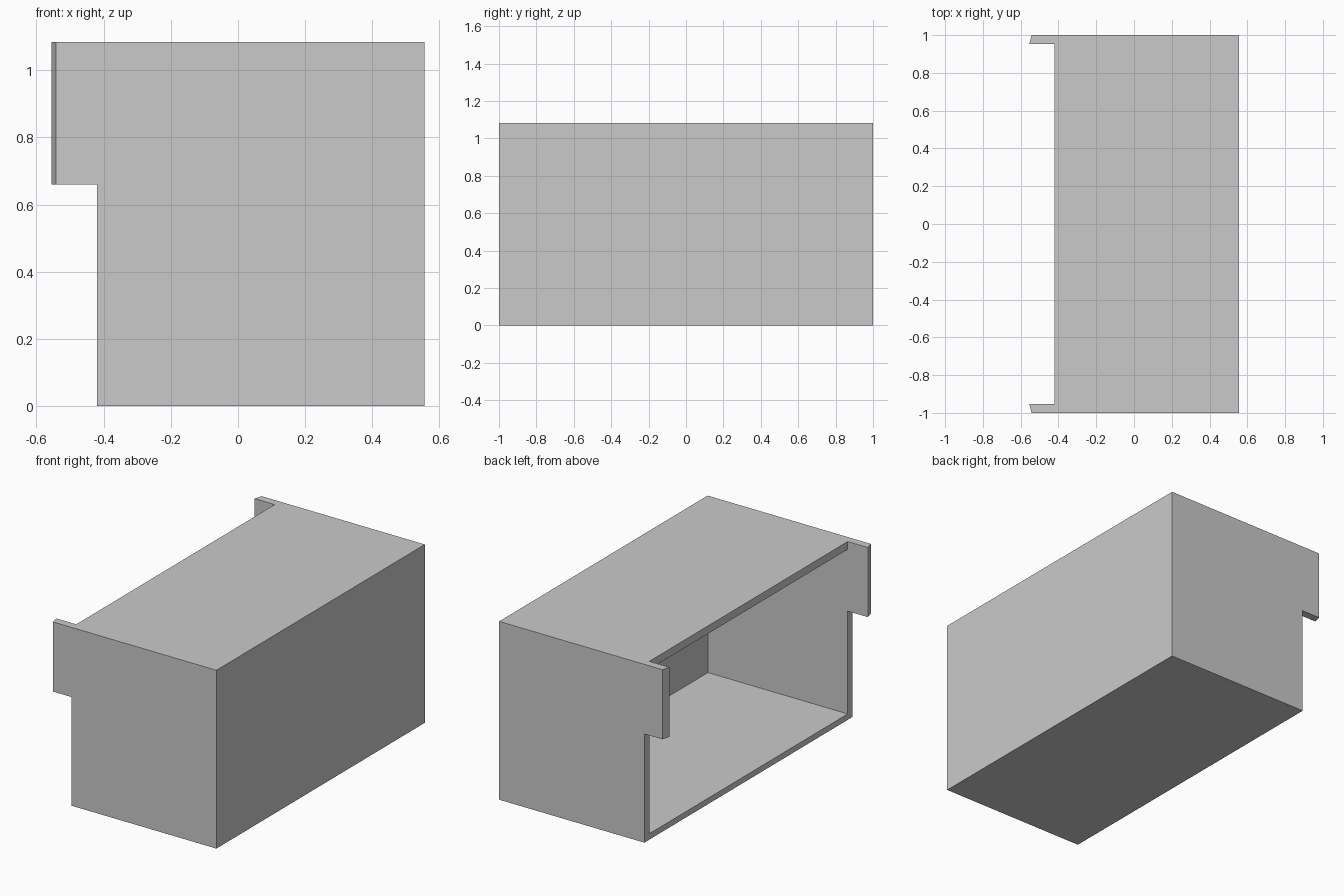
import bpy
import bmesh

cube = bpy.data.objects.get("Cube")
if cube:
    bpy.data.objects.remove(cube, do_unlink=True)

# Overall dimensions
BACK, OPENING, TAB = 0.555, -0.42, -0.555
HEIGHT, TAB_BOTTOM = 1.083, 0.66
OUTER, INNER = 1.0, 0.952
TOP_T, THIN = 0.048, 0.036
BEVEL = 0.013

grey = bpy.data.materials.new("plain grey")
grey.use_nodes = True
colour = (0.59, 0.59, 0.59, 1)
grey.diffuse_color = colour
grey.node_tree.nodes["Principled BSDF"].inputs["Base Color"].default_value = colour


def finish(name, bm):
    bmesh.ops.recalc_face_normals(bm, faces=bm.faces)
    mesh = bpy.data.meshes.new(name)
    bm.to_mesh(mesh)
    bm.free()
    mesh.materials.append(grey)
    obj = bpy.data.objects.new(name, mesh)
    bpy.context.collection.objects.link(obj)
    return obj


def box(name, x, z):
    """Panel spanning the gap between the two end panels."""
    bm = bmesh.new()
    bmesh.ops.create_cube(bm, size=1)
    for v in bm.verts:
        v.co = (x[v.co.x > 0], INNER if v.co.y > 0 else -INNER, z[v.co.z > 0])
    return finish(name, bm)


def end_panel(name, side):
    """Side wall with a forward tab whose outer edge is bevelled."""
    bm = bmesh.new()
    profile = [(OPENING, 0), (BACK, 0), (BACK, HEIGHT), (TAB, HEIGHT),
               (TAB, TAB_BOTTOM), (OPENING, TAB_BOTTOM)]
    inner = bm.faces.new([bm.verts.new((x, side * INNER, z)) for x, z in profile])
    result = bmesh.ops.extrude_face_region(bm, geom=[inner], use_keep_orig=True)
    for v in result["geom"]:
        if isinstance(v, bmesh.types.BMVert):
            v.co.y = side * OUTER
            if v.co.x < OPENING - BEVEL:
                v.co.x += BEVEL
    return finish(name, bm)


# End walls
end_panel("right_end_panel", -1)
end_panel("left_end_panel", 1)

# Floor, top and closed long wall
box("floor_panel", (OPENING, BACK), (0, THIN))
box("top_panel", (OPENING, BACK), (HEIGHT - TOP_T, HEIGHT))
box("long_wall", (BACK - THIN, BACK), (THIN, HEIGHT - TOP_T))
